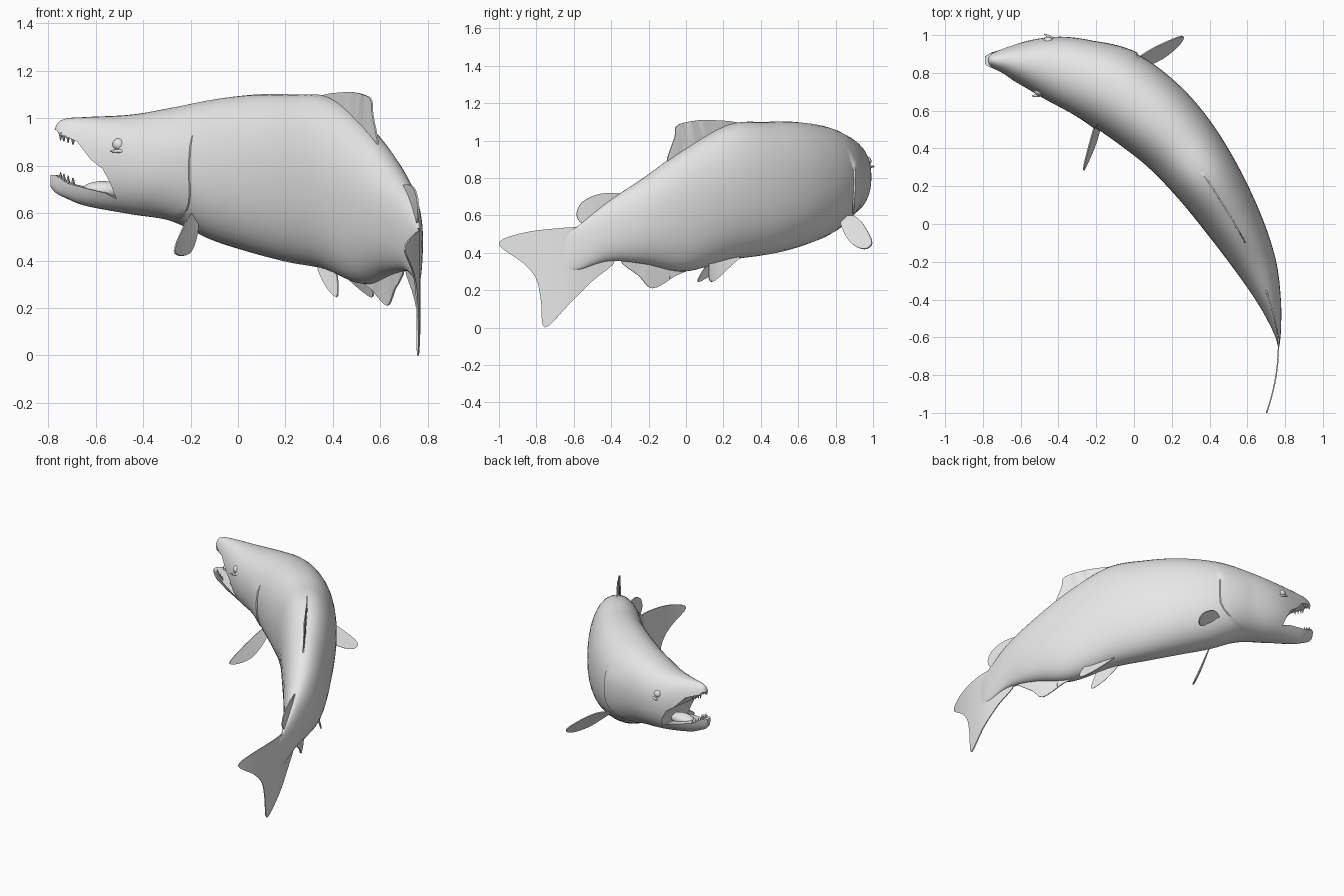
import bpy, bmesh, math
from mathutils import Vector

cube = bpy.data.objects.get("Cube")
if cube:
    bpy.data.objects.remove(cube, do_unlink=True)

GREY = (0.8, 0.8, 0.8, 1)
skin = bpy.data.materials.new("pale_grey_skin")
skin.use_nodes = True
skin.diffuse_color = GREY
skin.node_tree.nodes["Principled BSDF"].inputs["Base Color"].default_value = GREY

# Body stations from snout to tail root: x, y, top, bottom, half width
STATIONS = [
    (-.79, .867, .86, .71, .02), (-.768, .867, .965, .685, .038),
    (-.73, .866, .997, .665, .057), (-.64, .86, 1.005, .63, .095),
    (-.45, .83, 1.015, .595, .165), (-.275, .78, 1.045, .565, .2),
    (-.095, .705, 1.08, .485, .224), (.08, .58, 1.1, .43, .222),
    (.235, .43, 1.1, .39, .205), (.39, .228, 1.085, .36, .18),
    (.54, -.012, .95, .3, .147), (.65, -.225, .8, .34, .108),
    (.72, -.415, .675, .355, .06), (.758, -.57, .55, .31, .02),
    (.766, -.65, .49, .31, .003)]
LAST = len(STATIONS) - 1
GILL = 6


def catmull(a, b, c, d, f):
    """Smooth blend from b to c, one value per coordinate."""
    return [q + f / 2 * (r - p + f * (2 * p - 5 * q + 4 * r - s + f * (3 * (q - r) + s - p)))
            for p, q, r, s in zip(a, b, c, d)]


def station(t):
    t = min(max(t, 0), LAST)
    i = min(int(t), LAST - 1)
    pick = lambda k: STATIONS[min(max(k, 0), LAST)]
    return catmull(pick(i - 1), pick(i), pick(i + 1), pick(i + 2), t - i)


def sideways(t):
    """Horizontal direction across the body, toward the outside of the bend."""
    a, b = station(t - .05), station(t + .05)
    return Vector((a[1] - b[1], b[0] - a[0], 0)).normalized()


def surface(t, angle):
    """Point on the skin; angle zero is the outer flank, a quarter turn the back."""
    x, y, top, bottom, width = station(t)
    round_off = lambda v: math.copysign(abs(v) ** .92, v)
    across = round_off(math.cos(angle)) * width
    up = round_off(math.sin(angle)) * (top - bottom) / 2
    return Vector((x, y, (top + bottom) / 2 + up)) + sideways(t) * across


def smooth(obj, sharp=40):
    bpy.ops.object.select_all(action='DESELECT')
    obj.select_set(True)
    bpy.context.view_layer.objects.active = obj
    bpy.ops.object.shade_smooth_by_angle(angle=math.radians(sharp))


def finish(name, bm):
    bmesh.ops.recalc_face_normals(bm, faces=bm.faces)
    mesh = bpy.data.meshes.new(name)
    bm.to_mesh(mesh)
    bm.free()
    mesh.materials.append(skin)
    obj = bpy.data.objects.new(name, mesh)
    bpy.context.collection.objects.link(obj)
    smooth(obj)
    return obj


def apply(obj, mod):
    bpy.context.view_layer.objects.active = obj
    bpy.ops.object.modifier_apply(modifier=mod.name)
    smooth(obj)


# Body: lofted rings with a raised gill cover edge that sweeps forward below
SIDES = 40
steps = sorted([k / 8 for k in range(LAST * 8 + 1)] + [GILL + .02])
bm = bmesh.new()
rings = []
for t in steps:
    ring = []
    for k in range(SIDES):
        angle = math.tau * k / SIDES
        low = max(0, -math.sin(angle) - .2)
        warped = t - 1.7 * low ** 2 * math.exp(-(t - GILL) ** 2 / 2)
        p = surface(warped, angle)
        if GILL - 1 < t <= GILL and math.sin(angle) < .35:
            out = sideways(warped) * math.copysign(1, math.cos(angle))
            p += out * .008 * (t - GILL + 1) * abs(math.cos(angle))
        ring.append(bm.verts.new(p))
    rings.append(ring)
for a, b in zip(rings, rings[1:]):
    for k in range(SIDES):
        n = (k + 1) % SIDES
        bm.faces.new((a[k], a[n], b[n], b[k]))
bm.faces.new(rings[0])
bm.faces.new(rings[-1])
body = finish("body", bm)

# Open mouth: a sideways prism cut out of the head
MOUTH = [(-.95, .955), (-.763, .95), (-.745, .93), (-.72, .925), (-.665, .9), (-.6, .825),
         (-.545, .785), (-.51, .72), (-.49, .66), (-.54, .685), (-.63, .705), (-.71, .725),
         (-.765, .76), (-.95, .765)]
bm = bmesh.new()
slant = Vector((.17, .98, 0))
face = bm.faces.new([bm.verts.new(Vector((x, .86, z)) - slant * .4) for x, z in MOUTH])
new = bmesh.ops.extrude_face_region(bm, geom=[face])["geom"]
bmesh.ops.translate(bm, vec=slant * .8, verts=[v for v in new if isinstance(v, bmesh.types.BMVert)])
cutter = finish("mouth_cutter", bm)
cut = body.modifiers.new("mouth", 'BOOLEAN')
cut.operation = 'DIFFERENCE'
cut.solver = 'EXACT'
cut.object = cutter
apply(body, cut)
bpy.data.objects.remove(cutter, do_unlink=True)


def ball(name, centre, size, turn=0):
    bm = bmesh.new()
    bmesh.ops.create_uvsphere(bm, u_segments=20, v_segments=12, radius=1)
    bmesh.ops.scale(bm, vec=size, verts=bm.verts)
    obj = finish(name, bm)
    obj.location = centre
    obj.rotation_euler.z = turn


# Eyes with lower lids, and tongue
for name, side in (("left", 1), ("right", -1)):
    flank = lambda lift: math.pi / 2 - side * (math.pi / 2 - lift)
    inward = sideways(3.85) * side * -.014
    ball(name + "_eye", surface(3.85, flank(.38)) + inward, (.026, .026, .026))
    ball(name + "_lower_lid", surface(3.9, flank(.24)), (.042, .008, .007), -side * .3 - .2)
ball("tongue", (-.57, .85, .695), (.09, .05, .04))

# Teeth along both jaws
for jaw, z, slope, tilt in (("lower", .753, .45, 0), ("upper", .92, .35, math.pi)):
    for k in range(4):
        for side in (-1, 1):
            t = 1.65 + k * .28
            x, y, top, bottom, width = station(t)
            bm = bmesh.new()
            bmesh.ops.create_cone(bm, cap_ends=True, segments=8, radius1=.008, radius2=.001, depth=.032)
            tooth = finish(jaw + "_tooth", bm)
            tooth.location = Vector((x, y, z - (x + .74) * slope)) + sideways(t) * side * width * .7
            tooth.rotation_euler.x = tilt


def rounded(points):
    n = len(points)
    return [Vector(catmull(points[i - 1], points[i], points[(i + 1) % n], points[(i + 2) % n], f / 4))
            for i in range(n) for f in range(4)]


def fin(name, points, bend=None):
    """Thin rounded blade; bend gives x from y for fins on the midline."""
    bm = bmesh.new()
    bm.faces.new([bm.verts.new(p) for p in rounded(points)])
    if bend:
        for k in range(-20, 8):
            bmesh.ops.bisect_plane(bm, geom=bm.verts[:] + bm.edges[:] + bm.faces[:],
                                   plane_co=(0, k / 20 + .013, 0), plane_no=(0, 1, 0))
        for v in bm.verts:
            v.co.x = bend(v.co.y)
    bmesh.ops.triangulate(bm, faces=bm.faces)
    obj = finish(name, bm)
    solid = obj.modifiers.new("thickness", 'SOLIDIFY')
    solid.thickness = .007
    solid.offset = 0
    apply(obj, solid)


SPINE = [station(GILL + k / 50) for k in range((LAST - GILL) * 50 + 1)]


def spine_x(y):
    if y < -.64:
        return .765 - .49 * (y + .64) ** 2
    return min(SPINE, key=lambda s: abs(s[1] - y))[0]


# Midline fins as y, z outlines
MIDLINE = {
    "dorsal_fin": [(.29, 1.085), (.13, 1.11), (.01, 1.1), (-.053, 1.075), (-.06, 1.02),
                   (-.1, .88), (0, .88), (.14, .98)],
    "adipose_fin": [(-.33, .71), (-.45, .717), (-.55, .675), (-.585, .61), (-.56, .56),
                    (-.5, .57), (-.4, .64)],
    "anal_fin": [(.02, .33), (-.06, .275), (-.18, .21), (-.25, .275), (-.35, .365), (-.2, .42)],
    "tail_fin": [(-.52, .53), (-.7, .53), (-.9, .5), (-1, .445), (-.87, .345), (-.8, .26),
                 (-.775, .14), (-.755, 0), (-.63, .12), (-.5, .25), (-.38, .36), (-.5, .44)]}
for name, outline in MIDLINE.items():
    fin(name, [(0, y, z) for y, z in outline], spine_x)

# Paired fins
fin("right_pectoral_fin", [(-.195, .56, .6), (-.245, .39, .51), (-.268, .285, .44), (-.24, .336, .42),
                           (-.2, .434, .435), (-.175, .527, .5), (-.17, .58, .57)])
fin("left_pectoral_fin", [(-.03, .84, .59), (.05, .9, .595), (.14, .95, .55), (.255, .995, .455),
                          (.24, .95, .42), (.15, .875, .46), (.03, .825, .56)])
fin("right_pelvic_fin", [(.33, .27, .41), (.36, .17, .31), (.415, .065, .245), (.42, .1, .32),
                         (.4, .17, .4)])
fin("left_pelvic_fin", [(.4, .3, .4), (.48, .22, .31), (.565, .14, .245), (.555, .12, .3),
                        (.48, .15, .39)])
